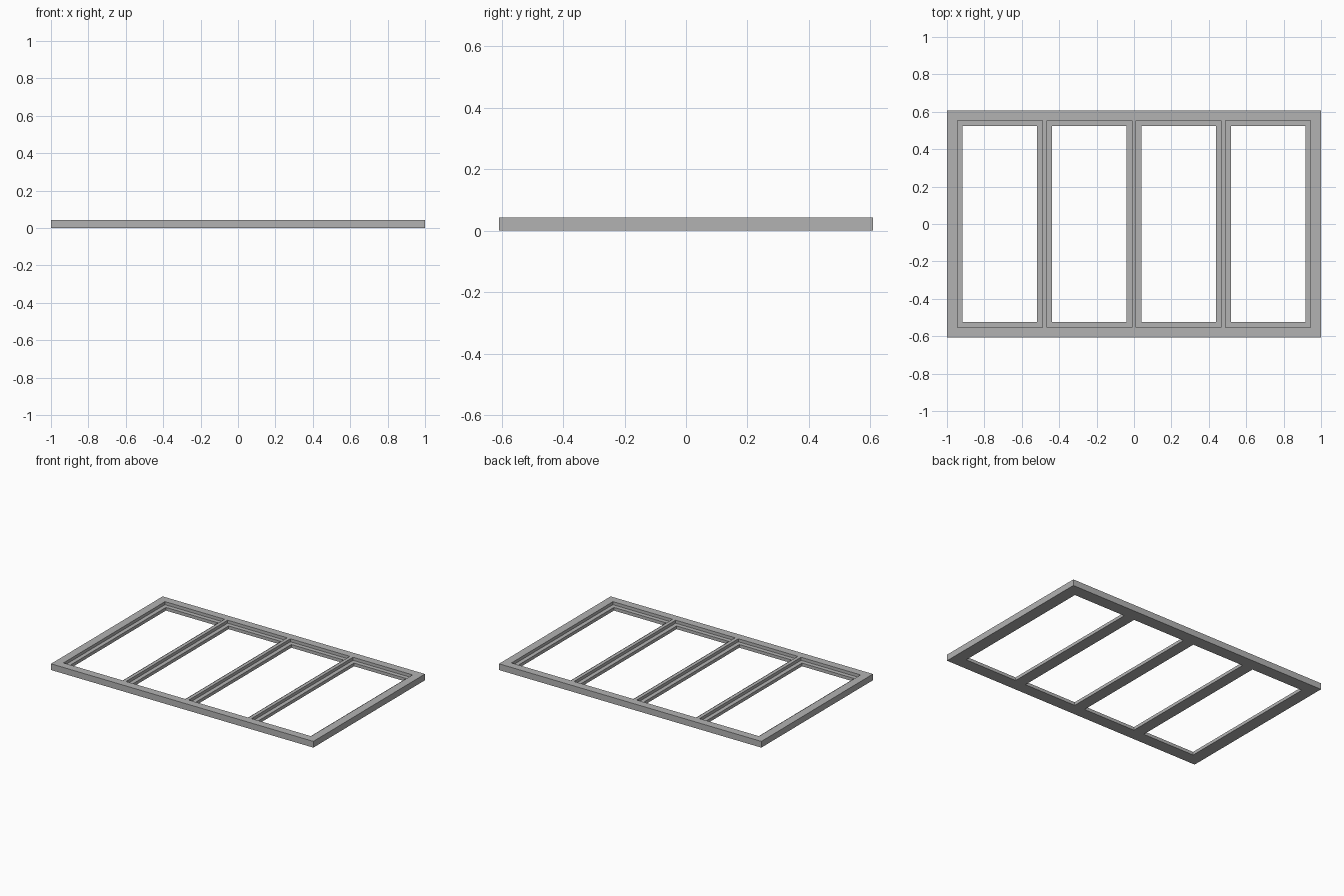
import bpy

if "Cube" in bpy.data.objects:
    bpy.data.objects.remove(bpy.data.objects["Cube"], do_unlink=True)

WIDTH, DEPTH, HEIGHT = 2.0, 1.216, 0.043
LEDGE_Z = 0.022          # height of the glazing ledge
PITCH = 0.478            # spacing of the four panes
RECESS = (0.454, 1.106)  # upper opening
OPENING = (0.398, 1.046) # through opening

grey = bpy.data.materials.new("frame grey")
grey.use_nodes = True
grey.diffuse_color = (0.45, 0.45, 0.45, 1)
grey.node_tree.nodes["Principled BSDF"].inputs["Base Color"].default_value = (0.45, 0.45, 0.45, 1)


def box(name, x, size, z0, z1):
    bpy.ops.mesh.primitive_cube_add(size=1, location=(x, 0, (z0 + z1) / 2))
    ob = bpy.context.object
    ob.name = name
    ob.scale = (size[0], size[1], z1 - z0)
    bpy.ops.object.transform_apply(location=True, rotation=False, scale=True)
    ob.data.materials.append(grey)
    return ob


def cut(target, cutter):
    mod = target.modifiers.new("cut", "BOOLEAN")
    mod.operation = "DIFFERENCE"
    mod.solver = "EXACT"
    mod.object = cutter
    bpy.context.view_layer.objects.active = target
    bpy.ops.object.modifier_apply(modifier=mod.name)
    bpy.data.objects.remove(cutter, do_unlink=True)


# Solid slab, then a stepped opening for each of the four panes
frame = box("window_frame", 0, (WIDTH, DEPTH), 0, HEIGHT)
for i in range(4):
    x = (i - 1.5) * PITCH
    cut(frame, box("recess_cutter", x, RECESS, LEDGE_Z, HEIGHT + 0.1))
    cut(frame, box("opening_cutter", x, OPENING, -0.1, HEIGHT + 0.1))
